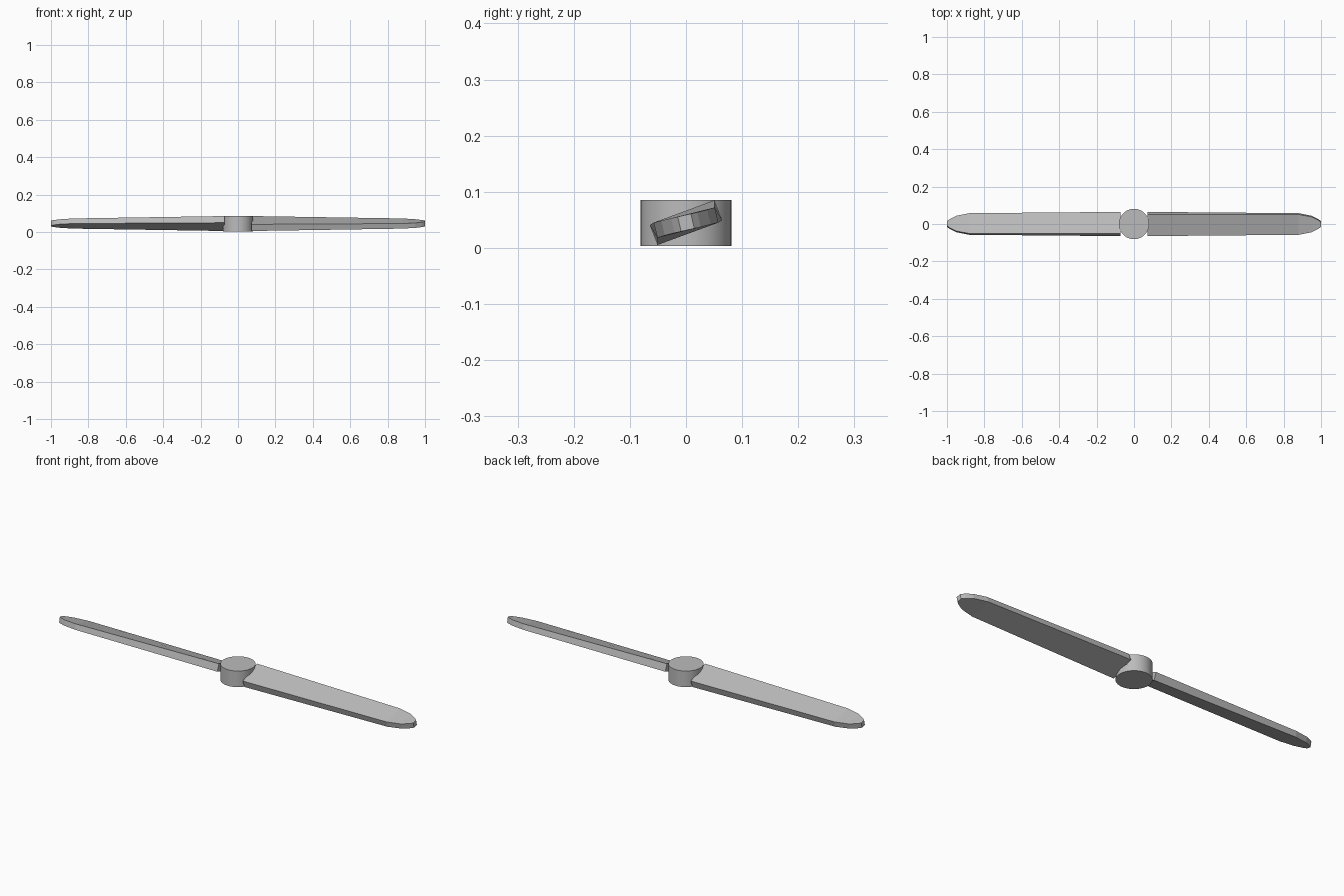
import bpy, bmesh, math

cube = bpy.data.objects.get("Cube")
if cube:
    bpy.data.objects.remove(cube, do_unlink=True)

MID_Z = 0.045

grey = bpy.data.materials.new("grey_plastic")
grey.use_nodes = True
grey.diffuse_color = (0.5, 0.5, 0.5, 1)
grey.node_tree.nodes["Principled BSDF"].inputs["Base Color"].default_value = (0.5, 0.5, 0.5, 1)


def section(bm, x, half_chord, thickness, pitch):
    """Rectangular blade section, pitched about the x axis."""
    c, s = math.cos(math.radians(pitch)), math.sin(math.radians(pitch))
    h = thickness / 2
    corners = [(-half_chord, -h), (half_chord, -h), (half_chord, h), (-half_chord, h)]
    return [bm.verts.new((x, u * c - v * s, MID_Z + u * s + v * c)) for u, v in corners]


def blade(name, turn):
    # stations: x, half chord, thickness, pitch
    stations = [(0.072, 0.062, 0.038, 21), (0.88, 0.056, 0.028, 14),
                (0.95, 0.042, 0.027, 13.5), (0.985, 0.024, 0.027, 13),
                (1.0, 0.012, 0.027, 13)]
    bm = bmesh.new()
    rings = [section(bm, *st) for st in stations]
    for a, b in zip(rings, rings[1:]):
        for i in range(4):
            j = (i + 1) % 4
            bm.faces.new((a[i], a[j], b[j], b[i]))
    bm.faces.new(rings[0])
    bm.faces.new(rings[-1])
    bmesh.ops.recalc_face_normals(bm, faces=bm.faces)
    mesh = bpy.data.meshes.new(name)
    bm.to_mesh(mesh)
    bm.free()
    mesh.materials.append(grey)
    obj = bpy.data.objects.new(name, mesh)
    obj.rotation_euler.z = turn
    bpy.context.collection.objects.link(obj)


# Two identical blades, half a turn apart
blade("left_blade", 0)
blade("right_blade", math.pi)

# Round hub
bpy.ops.mesh.primitive_cylinder_add(vertices=48, radius=0.081, depth=0.082,
                                    location=(0, 0, MID_Z - 0.001))
hub = bpy.context.object
hub.name = "hub"
hub.data.materials.append(grey)
bpy.ops.object.shade_smooth_by_angle(angle=math.radians(30))
